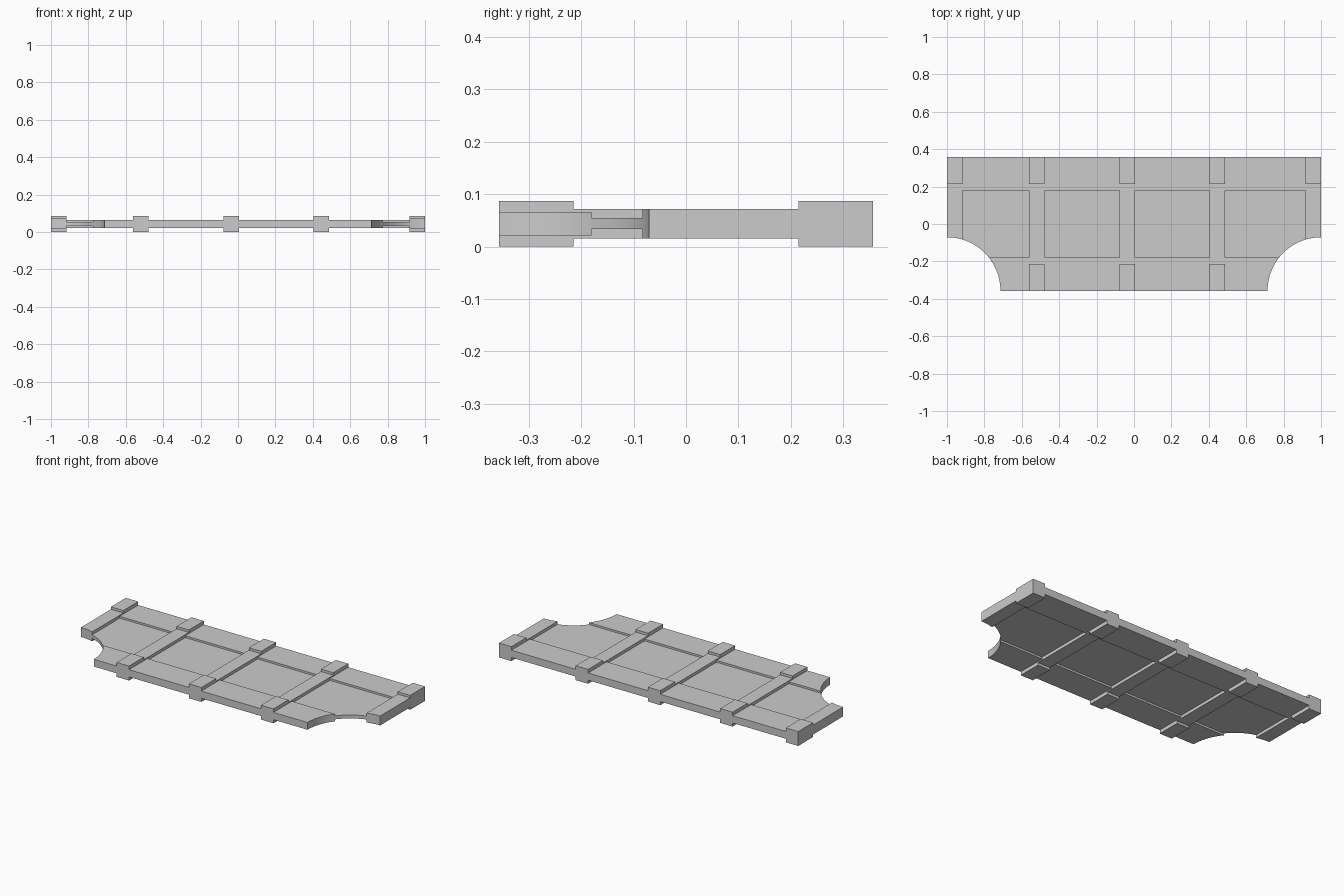
import bpy
import math

cube = bpy.data.objects.get("Cube")
if cube:
    bpy.data.objects.remove(cube, do_unlink=True)

LENGTH, HALF_Y, MID_Z = 2.0, 0.357, 0.0435
RAIL_IN, TAB_IN = 0.18, 0.215
RIB_W = 0.083
RIB_X = (-0.9585, -0.52, -0.0365, 0.4455, 0.9585)
PANEL_T, RAIL_T, RIB_T, TAB_T = 0.021, 0.044, 0.057, 0.087
NOTCH_R = 0.286

grey = bpy.data.materials.new("stone_grey")
grey.use_nodes = True
colour = (0.6, 0.6, 0.6, 1)
grey.diffuse_color = colour
grey.node_tree.nodes["Principled BSDF"].inputs["Base Color"].default_value = colour


def box(name, x, width, y0, y1, thick):
    """Box centred on the slab's mid height."""
    bpy.ops.mesh.primitive_cube_add(size=1, location=(x, (y0 + y1) / 2, MID_Z))
    ob = bpy.context.object
    ob.name = name
    ob.scale = (width, y1 - y0, thick)
    bpy.ops.object.transform_apply(location=True, rotation=False, scale=True)
    ob.data.materials.append(grey)
    return ob


def merge(target, other, operation):
    """Apply a boolean and discard the helper."""
    mod = target.modifiers.new("join", 'BOOLEAN')
    mod.operation, mod.solver, mod.object = operation, 'EXACT', other
    bpy.context.view_layer.objects.active = target
    bpy.ops.object.modifier_apply(modifier=mod.name)
    bpy.data.objects.remove(other, do_unlink=True)


# Thin core panel
slab = box("ribbed_slab", 0, LENGTH, -HALF_Y, HALF_Y, PANEL_T)

# Long rails along front and back
for y0, y1 in ((-HALF_Y, -RAIL_IN), (RAIL_IN, HALF_Y)):
    merge(slab, box("rail", 0, LENGTH, y0, y1, RAIL_T), 'UNION')

# Cross ribs with thick end tabs
for x in RIB_X:
    merge(slab, box("rib", x, RIB_W, -HALF_Y, HALF_Y, RIB_T), 'UNION')
    for y0, y1 in ((-HALF_Y, -TAB_IN), (TAB_IN, HALF_Y)):
        merge(slab, box("tab", x, RIB_W, y0, y1, TAB_T), 'UNION')

# Quarter-round notches in the two front corners
for side in (-1, 1):
    bpy.ops.mesh.primitive_cylinder_add(vertices=96, radius=NOTCH_R, depth=1,
                                        location=(side, -HALF_Y, MID_Z))
    notch = bpy.context.object
    notch.data.materials.append(grey)
    merge(slab, notch, 'DIFFERENCE')

# Smooth notch walls, crisp edges elsewhere
bpy.ops.object.select_all(action='DESELECT')
slab.select_set(True)
bpy.context.view_layer.objects.active = slab
bpy.ops.object.shade_smooth_by_angle(angle=math.radians(30))
